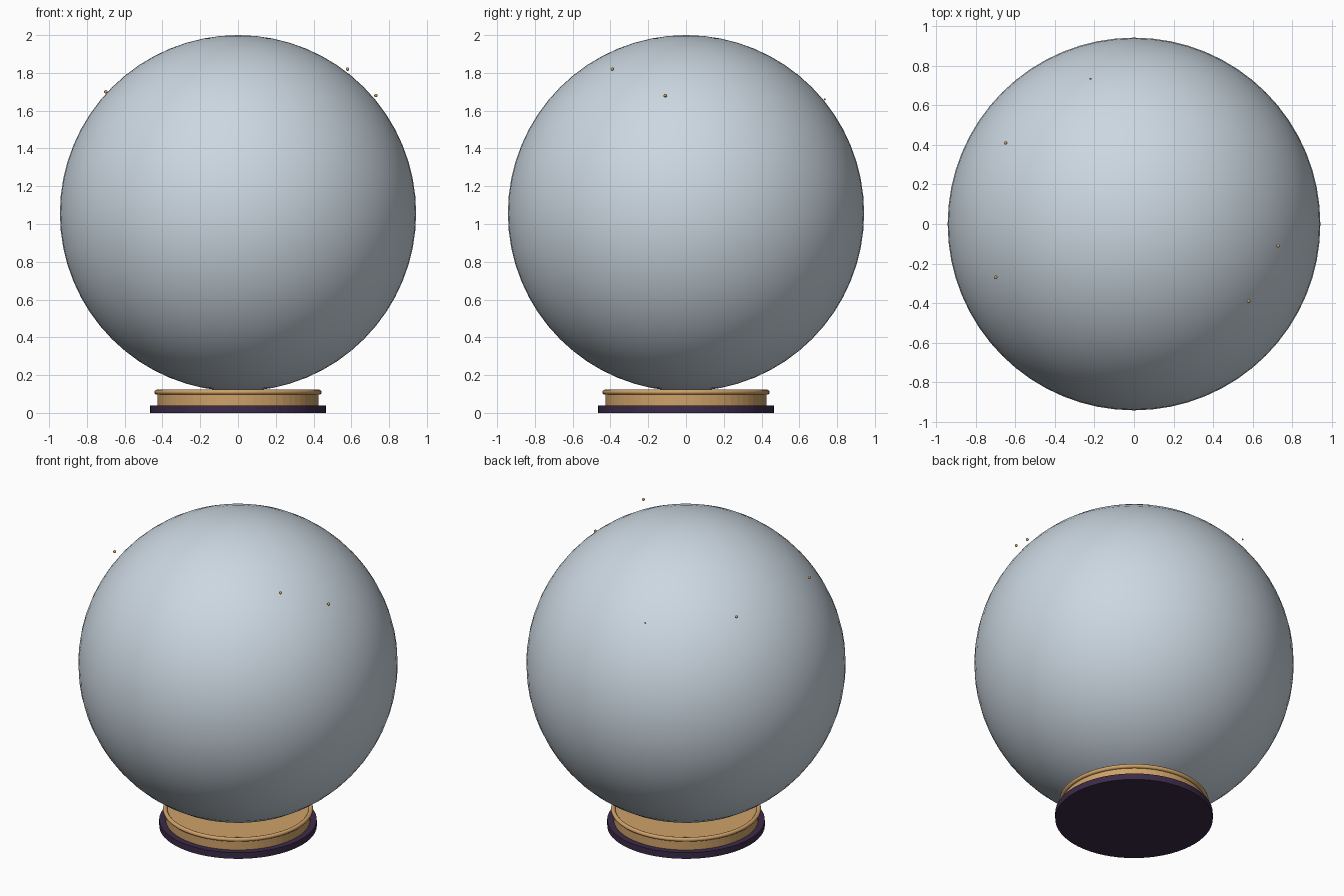
import bpy
import math

cube = bpy.data.objects.get("Cube")
if cube:
    bpy.data.objects.remove(cube, do_unlink=True)


def material(name, rgb):
    mat = bpy.data.materials.new(name)
    mat.use_nodes = True
    color = (*rgb, 1.0)
    mat.diffuse_color = color
    mat.node_tree.nodes["Principled BSDF"].inputs["Base Color"].default_value = color
    return mat


def finish(name, mat, smooth=True):
    obj = bpy.context.object
    obj.name = obj.data.name = name
    obj.data.materials.append(mat)
    if smooth:
        bpy.ops.object.shade_smooth_by_angle(angle=math.radians(35))
    return obj


def disc(name, radius, bottom, top, mat):
    bpy.ops.mesh.primitive_cylinder_add(
        vertices=64, radius=radius, depth=top - bottom,
        location=(0, 0, (bottom + top) / 2))
    return finish(name, mat, smooth=False)


glass = material("pale blue glass", (0.60, 0.68, 0.75))
gold = material("warm gold", (0.62, 0.36, 0.14))
purple = material("dark purple", (0.045, 0.024, 0.065))

# Stand: dark foot, gold collar and rounded rim
disc("stand_foot", 0.465, 0.0, 0.04, purple)
disc("stand_collar", 0.427, 0.04, 0.11, gold)
bpy.ops.mesh.primitive_torus_add(
    major_radius=0.43, minor_radius=0.013, major_segments=64,
    minor_segments=12, location=(0, 0, 0.11))
finish("stand_rim", gold)

# Large ball resting on the collar
bpy.ops.mesh.primitive_uv_sphere_add(
    segments=64, ring_count=32, radius=0.943, location=(0, 0, 1.057))
finish("ball", glass)

# Tiny gold sparks floating around the ball
sparks = [
    (-0.70, -0.27, 1.70, 0.009),
    (0.58, -0.39, 1.82, 0.009),
    (0.73, -0.11, 1.68, 0.009),
    (-0.65, 0.41, 1.69, 0.009),
    (-0.22, 0.735, 1.66, 0.005),
]
for i, (x, y, z, radius) in enumerate(sparks, 1):
    bpy.ops.mesh.primitive_uv_sphere_add(
        segments=12, ring_count=8, radius=radius, location=(x, y, z))
    finish(f"spark_{i}", gold)
